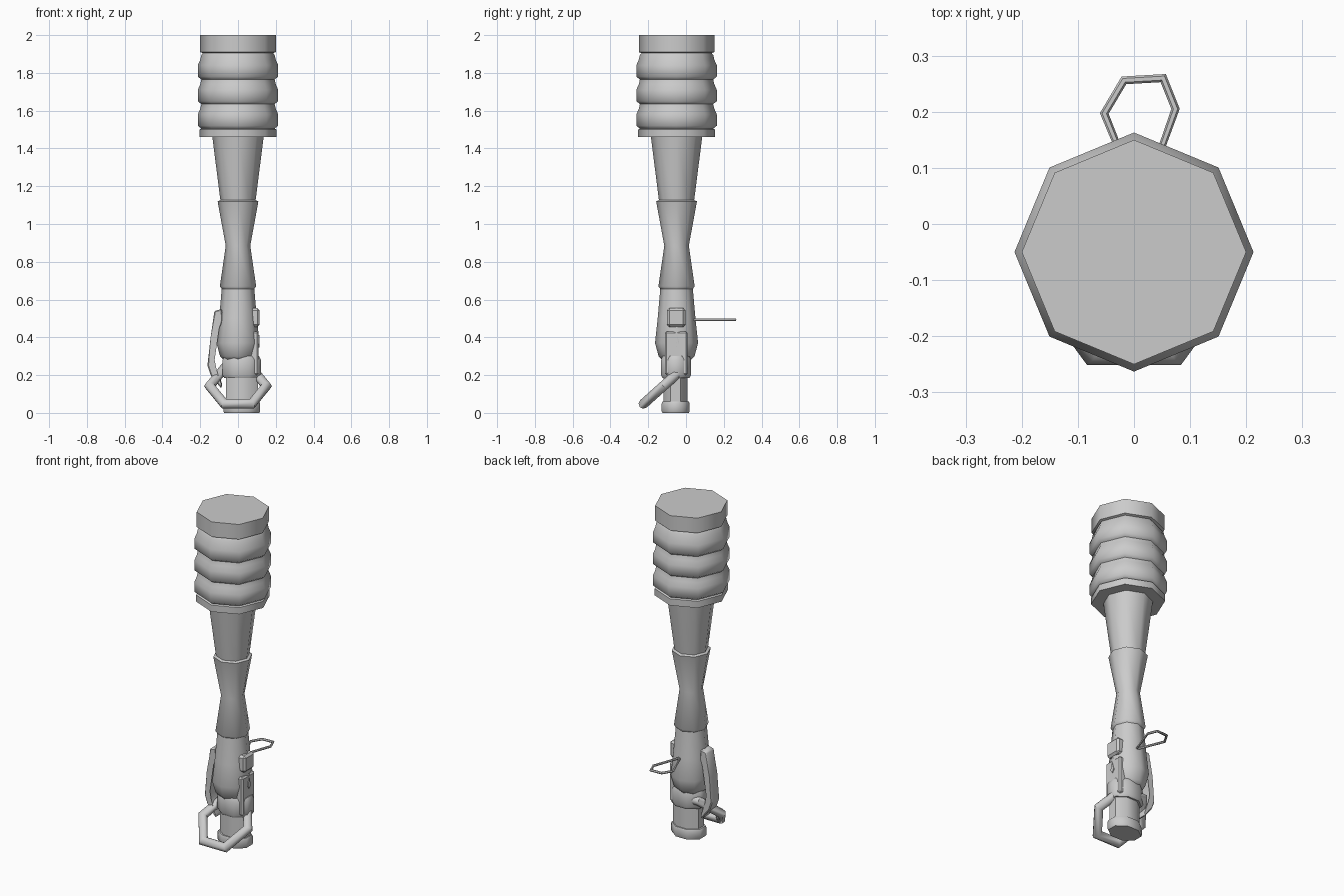
import bpy, bmesh, math
from mathutils import Vector

if "Cube" in bpy.data.objects:
    bpy.data.objects.remove(bpy.data.objects["Cube"])

grey = bpy.data.materials.new("plain_grey")
grey.diffuse_color = (0.6, 0.6, 0.6, 1)
grey.use_nodes = True
grey.node_tree.nodes["Principled BSDF"].inputs["Base Color"].default_value = grey.diffuse_color
CY = -0.05  # axis of the handle


def finish(name, bm, smooth=50):
    bmesh.ops.recalc_face_normals(bm, faces=bm.faces)
    me = bpy.data.meshes.new(name)
    bm.to_mesh(me)
    bm.free()
    ob = bpy.data.objects.new(name, me)
    bpy.context.collection.objects.link(ob)
    me.materials.append(grey)
    bpy.ops.object.select_all(action='DESELECT')
    ob.select_set(True)
    bpy.context.view_layer.objects.active = ob
    bpy.ops.object.shade_smooth_by_angle(angle=math.radians(smooth))
    return ob


def loft(bm, rings, closed=False):
    rings = [[bm.verts.new(p) for p in r] for r in rings]
    n = len(rings[0])
    count = len(rings)
    for i in range(count if closed else count - 1):
        a, b = rings[i], rings[(i + 1) % count]
        for j in range(n):
            k = (j + 1) % n
            bm.faces.new((a[j], a[k], b[k], b[j]))
    if not closed:
        bm.faces.new(rings[0])
        bm.faces.new(rings[-1])


def lathe(name, profile, cx=0, cy=CY, ry=1.0, turn=0.0, sides=8):
    # profile of (radius, z); ry squashes the section in y
    bm = bmesh.new()
    ang = [turn + 2 * math.pi * i / sides for i in range(sides)]
    loft(bm, [[(cx + r * math.cos(a), cy + r * ry * math.sin(a), z) for a in ang]
              for r, z in profile])
    return finish(name, bm)


def ring(name, path, normal, radius, sides=6):
    # closed tube with mitred corners along a flat polygon
    bm = bmesh.new()
    pts = [Vector(p) for p in path]
    normal = Vector(normal).normalized()
    sections = []
    for i, p in enumerate(pts):
        d1 = (p - pts[i - 1]).normalized()
        d2 = (pts[(i + 1) % len(pts)] - p).normalized()
        out = (d1 + d2).normalized().cross(normal)
        miter = min(1 / max(math.cos(d1.angle(d2) / 2), 0.3), 2)
        sections.append([p + out * radius * miter * math.cos(t) + normal * radius * math.sin(t)
                         for t in (2 * math.pi * j / sides for j in range(sides))])
    loft(bm, sections, closed=True)
    return finish(name, bm)


def slab(name, outline, lo, hi, axis, bevel=0.0):
    # outline extruded along x or y
    bm = bmesh.new()
    put = (lambda u, v, d: (d, u, v)) if axis == 'x' else (lambda u, v, d: (u, d, v))
    loft(bm, [[put(u, v, d) for u, v in outline] for d in (lo, hi)])
    if bevel:
        bmesh.ops.bevel(bm, geom=bm.edges[:], offset=bevel, segments=1, affect='EDGES')
    return finish(name, bm, 35)


def rect(a, b, c, d):
    return [(a, c), (b, c), (b, d), (a, d)]


# ribbed head: cap, three ribs, bottom skirt
head = [(0.2, 2.0), (0.2, 1.91), (0.186, 1.905), (0.194, 1.895)]
for top in (1.84, 1.71, 1.58):
    head += [(0.2, top + 0.03), (0.213, top), (0.213, top - 0.06), (0.194, top - 0.075)]
head += [(0.203, 1.5), (0.203, 1.46)]
lathe("ribbed_head", head)

# handle sections
lathe("upper_shaft", [(0.137, 1.47), (0.09, 1.10)])
lathe("waisted_grip", [(0.09, 1.128), (0.108, 1.12), (0.065, 0.885), (0.096, 0.67), (0.085, 0.655)])
lathe("lower_grip", [(0.085, 0.67), (0.1, 0.5), (0.114, 0.37), (0.095, 0.3), (0.07, 0.275)])

# pommel
T = math.pi / 8
lathe("pommel_neck", [(0.092, 0.3), (0.092, 0.05)], 0.022, -0.055, 0.75, T)
lathe("pommel_foot", [(0.1, 0.06), (0.105, 0.05), (0.105, 0.008), (0.1, 0.0)], 0.02, -0.055, 0.76, T)
lathe("pommel_collar", [(0.1, 0.3), (0.11, 0.28), (0.11, 0.2), (0.1, 0.185)], 0.02, -0.053, 0.78, T)

# right side fittings
slab("side_plate", rect(-0.112, 0.008, 0.2, 0.43), 0.03, 0.108, 'x', 0.008)
slab("side_button", rect(-0.1, -0.003, 0.455, 0.555), 0.04, 0.114, 'x', 0.012)
slab("teardrop_stud", [(-0.052, 0.412), (-0.066, 0.365), (-0.052, 0.347), (-0.038, 0.365)], 0.105, 0.113, 'x')

# curved lever on the left
slab("side_lever", [(-0.085, 0.55), (-0.125, 0.54), (-0.145, 0.4), (-0.162, 0.25), (-0.145, 0.2),
                    (-0.09, 0.13), (-0.082, 0.15), (-0.12, 0.23), (-0.13, 0.28), (-0.105, 0.45), (-0.08, 0.49)],
     -0.09, -0.015, 'y', 0.006)

# tilted six-sided ring at the front
mid = Vector((0, -0.12, 0.142))
slope = Vector((0, -0.105, -0.094))
hexagon = [(-0.15, 0), (-0.073, 1), (0.073, 1), (0.15, 0), (0.073, -1), (-0.073, -1)]
ring("front_ring", [mid + Vector((x, 0, 0)) + slope * s for x, s in hexagon],
     Vector((1, 0, 0)).cross(slope), 0.026, 8)

# thin loop at the back
loop = [(0.013, 0.035), (-0.053, 0.197), (-0.018, 0.256), (0.052, 0.26), (0.074, 0.205)]
ring("back_loop", [(x, y, 0.493) for x, y in loop], (0, 0, 1), 0.007)
